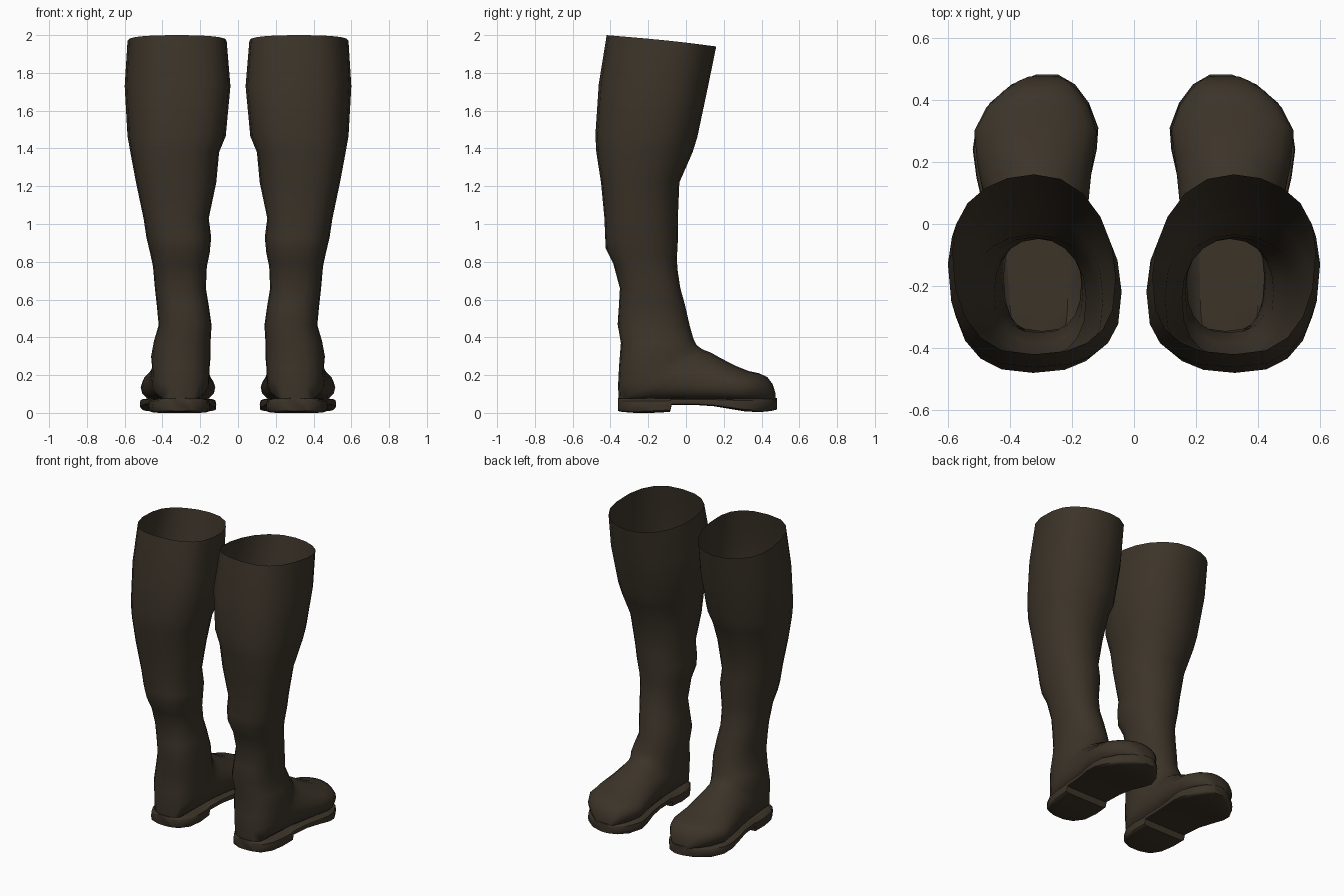
import bpy, bmesh, math

leather = bpy.data.materials.new("dark_brown_leather")
leather.diffuse_color = (0.045, 0.034, 0.022, 1)
SIDES = 20


def loft(name, rings, exp_front, exp_back, cap_start, angle, skew_from=9.0):
    """Loft rings (front y, front z, back y, back z, inner x, outer x), then mirror over x."""
    bm = bmesh.new()
    loops = []
    for fy, fz, by, bz, xi, xo in rings:
        loop = []
        skew = 0.16 * min(1, max(0, (fz - skew_from) / 0.5))
        for i in range(SIDES):
            a = 2 * math.pi * i / SIDES
            c, s = math.cos(a), math.sin(a)
            e = 2 / (exp_front if s > 0 else exp_back)
            u = math.copysign(abs(c) ** e, c)
            v = math.copysign(abs(s) ** e, s) if abs(s) > 1e-6 else 0
            x = (xi + xo) / 2 + u * (xo - xi) / 2
            y = (fy + by) / 2 + v * (fy - by) / 2 + skew * u * (xo - xi) / 2 * (1 - v * v)
            z = (fz + bz) / 2 + v * (fz - bz) / 2
            loop.append(bm.verts.new((x, y, z)))
        loops.append(loop)
    for a, b in zip(loops, loops[1:]):
        for i in range(SIDES):
            j = (i + 1) % SIDES
            bm.faces.new((a[i], b[i], b[j], a[j]))
    bm.faces.new(loops[-1])
    if cap_start:
        bm.faces.new(loops[0][::-1])
    bmesh.ops.recalc_face_normals(bm, faces=bm.faces)
    mesh = bpy.data.meshes.new(name)
    bm.to_mesh(mesh)
    bm.free()
    mesh.materials.append(leather)
    ob = bpy.data.objects.new(name, mesh)
    bpy.context.collection.objects.link(ob)
    ob.modifiers.new("other_foot", "MIRROR")
    ob.modifiers["other_foot"].use_mirror_merge = False
    bpy.ops.object.select_all(action='DESELECT')
    ob.select_set(True)
    bpy.context.view_layer.objects.active = ob
    bpy.ops.object.shade_smooth_by_angle(angle=math.radians(angle))
    return ob


# Shaft, ankle and foot: the rings swing round the instep towards the toe
loft("boot_upper", [
    (0.16, 1.94, -0.42, 2.00, 0.06, 0.585),
    (0.115, 1.72, -0.462, 1.74, 0.04, 0.60),
    (0.06, 1.46, -0.48, 1.47, 0.065, 0.585),
    (0.035, 1.38, -0.475, 1.38, 0.10, 0.57),
    (-0.035, 1.22, -0.45, 1.22, 0.115, 0.54),
    (-0.043, 1.03, -0.432, 1.03, 0.155, 0.50),
    (-0.042, 0.93, -0.428, 0.93, 0.142, 0.485),
    (-0.048, 0.82, -0.425, 0.87, 0.15, 0.465),
    (-0.045, 0.76, -0.385, 0.79, 0.165, 0.45),
    (-0.03, 0.66, -0.35, 0.66, 0.17, 0.44),
    (-0.005, 0.57, -0.355, 0.57, 0.155, 0.43),
    (0.02, 0.46, -0.362, 0.47, 0.14, 0.42),
    (0.04, 0.39, -0.345, 0.37, 0.145, 0.445),
    (0.055, 0.36, -0.355, 0.24, 0.145, 0.46),
    (0.075, 0.345, -0.36, 0.14, 0.15, 0.455),
    (0.09, 0.335, -0.355, 0.06, 0.15, 0.46),
    (0.13, 0.32, -0.24, 0.06, 0.15, 0.465),
    (0.18, 0.292, -0.06, 0.06, 0.148, 0.475),
    (0.26, 0.25, 0.12, 0.06, 0.135, 0.505),
    (0.33, 0.222, 0.27, 0.05, 0.12, 0.515),
    (0.385, 0.21, 0.37, 0.05, 0.145, 0.475),
    (0.43, 0.19, 0.43, 0.05, 0.18, 0.42),
    (0.46, 0.15, 0.46, 0.05, 0.21, 0.375),
    (0.475, 0.10, 0.475, 0.05, 0.24, 0.34),
], 2.1, 2.5, False, 60, 1.2)

# Sole with heel block, arch and toe pad: y, inner x, outer x, underside z
sole = [
    (-0.36, 0.25, 0.36, 0.01), (-0.335, 0.20, 0.42, 0.005), (-0.27, 0.16, 0.455, 0.0),
    (-0.18, 0.15, 0.47, 0.0), (-0.085, 0.155, 0.475, 0.005), (-0.075, 0.155, 0.475, 0.043),
    (0.05, 0.152, 0.485, 0.042), (0.15, 0.14, 0.508, 0.035), (0.24, 0.12, 0.52, 0.02),
    (0.31, 0.115, 0.51, 0.008), (0.39, 0.145, 0.465, 0.004), (0.45, 0.19, 0.395, 0.01),
    (0.482, 0.245, 0.315, 0.018),
]
loft("boot_sole", [(y, 0.078, y, zb, xi, xo) for y, xi, xo, zb in sole], 5, 7, True, 40)
